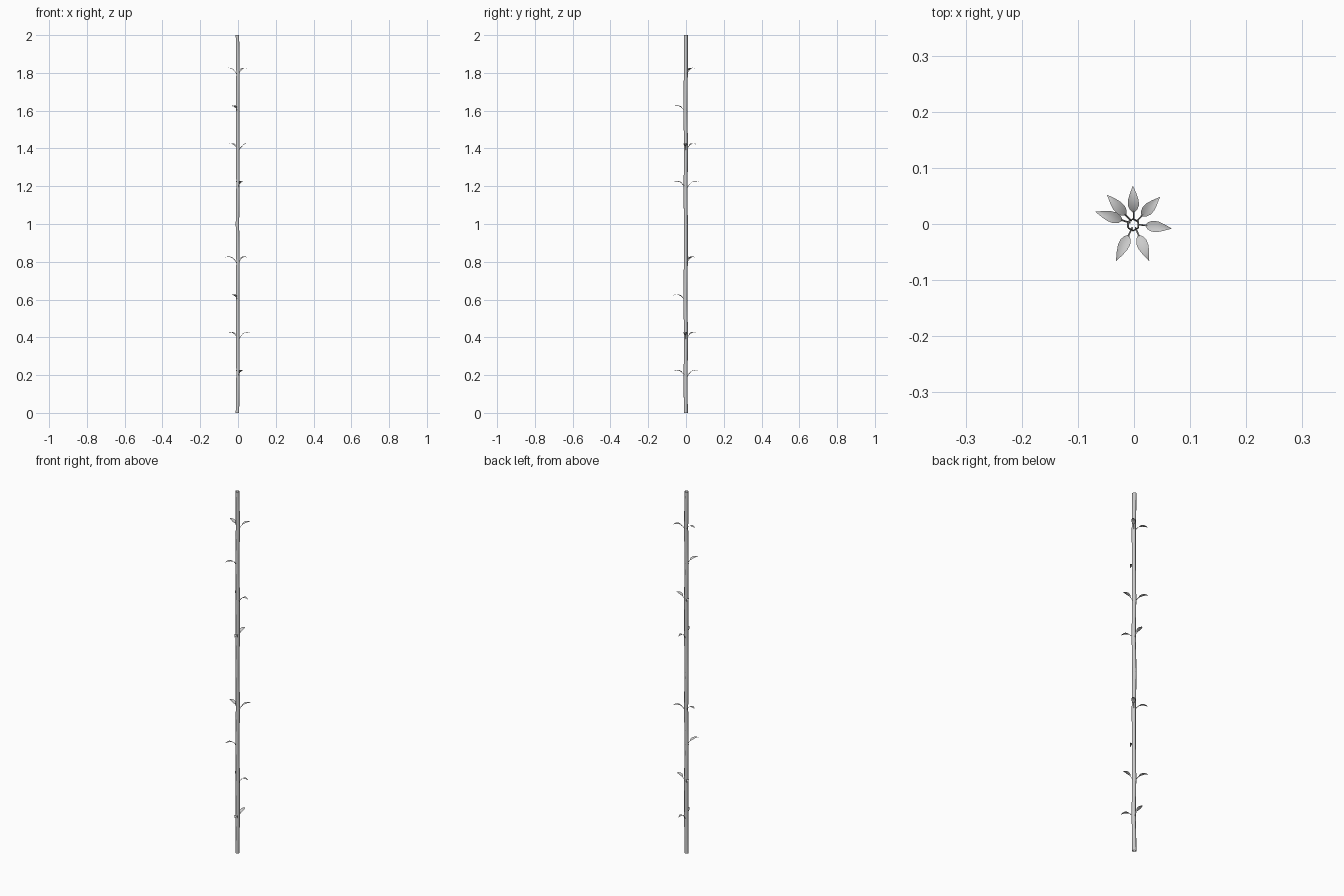
import bpy, math
from mathutils import Vector, Matrix

if "Cube" in bpy.data.objects:
    bpy.data.objects.remove(bpy.data.objects["Cube"])


def make_object(name, verts, faces, angle):
    mesh = bpy.data.meshes.new(name)
    mesh.from_pydata(verts, [], faces)
    mesh.update()
    ob = bpy.data.objects.new(name, mesh)
    bpy.context.collection.objects.link(ob)
    bpy.ops.object.select_all(action='DESELECT')
    ob.select_set(True)
    bpy.context.view_layer.objects.active = ob
    bpy.ops.object.shade_smooth_by_angle(angle=math.radians(angle))
    return ob


def loft(rings, n):
    # quads between consecutive closed rings of n vertices
    return [(r * n + i, r * n + (i + 1) % n, (r + 1) * n + (i + 1) % n, (r + 1) * n + i)
            for r in range(rings - 1) for i in range(n)]


# Stem: open six-sided tube, gently wandering, pattern repeats every unit
SIDES = 6
drift = [(-0.003, -0.001), (0.0, -0.002), (-0.001, 0.0), (-0.002, -0.003), (0.0, -0.001)]
verts = []
for k in range(11):
    cx, cy = drift[k % 5]
    for i in range(SIDES):
        a = math.tau * (i + 0.5) / SIDES
        verts.append((cx + 0.0105 * math.cos(a), cy + 0.0105 * math.sin(a), 0.2 * k))
make_object("stem", verts, loft(11, SIDES), 70)

# Leaf profiles: (distance from axis, height) for stalk; plus half width for blade
stalk = [(0.007, -0.008), (0.014, 0.005), (0.024, 0.015)]
blade = [(0.021, 0.013, 0.001), (0.026, 0.017, 0.0065), (0.034, 0.0215, 0.0098),
         (0.044, 0.025, 0.0095), (0.055, 0.026, 0.0062), (0.063, 0.025, 0.003),
         (0.070, 0.022, 0.0002)]


def leaf(index, tip, z):
    turn = Matrix.Translation((0, 0, z)) @ Matrix.Rotation(math.atan2(tip[1], tip[0]), 4, 'Z')
    stretch = math.hypot(*tip) / 0.070
    # curved stalk
    v = []
    for r, h in stalk:
        for i in range(4):
            a = math.tau * i / 4
            v.append(turn @ Vector((r - 0.0009 * math.sin(a), 0.0015 * math.cos(a),
                                    h + 0.0012 * math.sin(a))))
    make_object(f"leaf_stalk_{index}", v, loft(3, 4), 60)
    # arched blade with shallow cupping
    v, f = [], []
    for r, h, w in blade:
        for s in (-1, -0.5, 0, 0.5, 1):
            v.append(turn @ Vector((r * stretch, s * w, h + 0.2 * w * s * s)))
    for k in range(len(blade) - 1):
        for i in range(4):
            a = k * 5 + i
            f.append((a, a + 5, a + 6, a + 1))
    make_object(f"leaf_blade_{index}", v, f, 60)


# Leaves: tip position by node height, the set used twice up the stem
leaves = [(0.2, (0.027, -0.066)), (0.2, (-0.002, 0.068)),
          (0.4, (-0.048, 0.052)), (0.4, (0.067, -0.008)),
          (0.6, (-0.032, -0.066)),
          (0.8, (-0.069, 0.022)), (0.8, (0.046, 0.048))]
count = 0
for base in (0, 1):
    for z, tip in leaves:
        count += 1
        leaf(count, tip, base + z)
